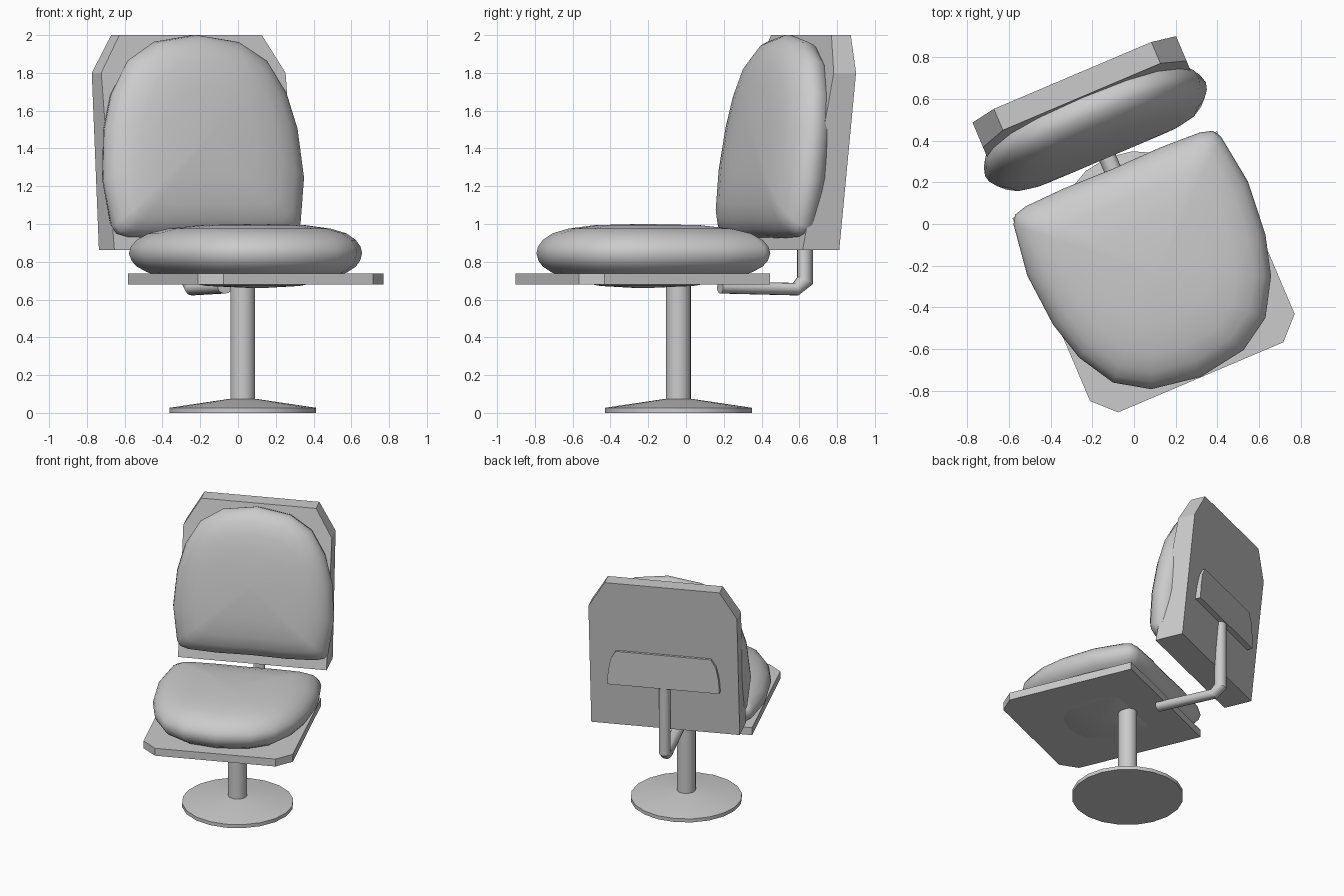
import bpy, bmesh
from math import radians, cos, sin, pi
from mathutils import Matrix, Vector

if "Cube" in bpy.data.objects:
    bpy.data.objects.remove(bpy.data.objects["Cube"])

# The whole chair is swivelled on its base
PLACE = Matrix.Translation((0.025, -0.04, 0)) @ Matrix.Rotation(radians(23), 4, 'Z')


def loft(name, rings, smooth=None):
    """Bridge rings of equal point count and cap both ends."""
    bm = bmesh.new()
    loops = [[bm.verts.new(p) for p in r] for r in rings]
    n = len(loops[0])
    for a, b in zip(loops, loops[1:]):
        for i in range(n):
            j = (i + 1) % n
            bm.faces.new((a[i], a[j], b[j], b[i]))
    bm.faces.new(loops[0])
    bm.faces.new(loops[-1])
    bmesh.ops.recalc_face_normals(bm, faces=bm.faces)
    me = bpy.data.meshes.new(name)
    bm.to_mesh(me)
    bm.free()
    ob = bpy.data.objects.new(name, me)
    bpy.context.collection.objects.link(ob)
    ob.matrix_world = PLACE
    if smooth:
        bpy.ops.object.select_all(action='DESELECT')
        ob.select_set(True)
        bpy.context.view_layer.objects.active = ob
        bpy.ops.object.shade_smooth_by_angle(angle=radians(smooth))
    return ob


def lathe(name, profile, sides=20):
    return loft(name, [[(r * cos(2 * pi * i / sides), r * sin(2 * pi * i / sides), z)
                        for i in range(sides)] for r, z in profile], 30)


def mirrored(half):
    """Close a right-hand half outline with its mirror image."""
    return half + [(-x, y) for x, y in reversed(half) if x > 0]


# Pedestal
lathe("base_disc", [(0.39, 0), (0.39, 0.027), (0.08, 0.073)])
lathe("post", [(0.066, 0.05), (0.066, 0.69)])

# Seat board with clipped front corners
board = mirrored([(0.533, 0.30), (0.533, -0.652), (0.43, -0.755)])
loft("seat_board", [[(x, y, z) for x, y in board] for z in (0.68, 0.737)])

# Cushions: one outline, scaled through a pillow-shaped profile
outline = mirrored([(0, 0.33), (0.25, 0.335), (0.455, 0.327), (0.515, 0.31), (0.54, 0.27),
                    (0.575, 0.02), (0.553, -0.246), (0.50, -0.44), (0.397, -0.614),
                    (0.24, -0.715), (0, -0.753)])
pillow = [(0.02, 0.15), (0.45, 0.144), (0.7, 0.125), (0.85, 0.10), (0.94, 0.065), (0.985, 0.03),
          (1, -0.005), (0.98, -0.045), (0.94, -0.075), (0.86, -0.105), (0.7, -0.142),
          (0.4, -0.178), (0.02, -0.19)]
MID = -0.21


def cushion(name, centre, along, out):
    rings = [[Vector(centre) + Vector((x * s, 0, 0)) + Vector(along) * (y - MID) * s
              + Vector(out) * h for x, y in outline] for s, h in pillow]
    loft(name, rings, 60)


cushion("seat_cushion", (0, MID, 0.85), (0, 1, 0), (0, 0, 1))
t = radians(8)
cushion("back_cushion", (0, 0.565, 1.465), (0, -sin(t), -cos(t)), (0, -cos(t), sin(t)))

# Back board, thicker at the bottom, with clipped top corners
back = mirrored([(0.53, 0.863), (0.53, 1.80), (0.41, 2.0)])
loft("back_board", [[(x, v0 + (z - 0.863) * k, z) for x, z in back]
                    for v0, k in ((0.49, 0.19), (0.70, 0.103))])

# Mounting pad on the rear of the back board
pad = mirrored([(0.40, 1.20), (0.395, 1.30), (0.375, 1.40), (0.34, 1.46)])
loft("back_mount", [[(x, v0 + (z - 1.2) * k, z) for x, z in pad]
                    for v0, k in ((0.70, 0.103), (0.775, 0.02))])

# Bent support arm from the seat to the back
path = [Vector(p) for p in ((0, 0.24, 0.665), (0, 0.675, 0.655), (0, 0.728, 0.70), (0, 0.728, 1.25))]
rings = []
for i, p in enumerate(path):
    a = (p - path[i - 1]).normalized() if i else (path[1] - p).normalized()
    b = (path[i + 1] - p).normalized() if i < len(path) - 1 else a
    d = (a + b).normalized()
    side = Vector((1, 0, 0))
    up = side.cross(d) / max(0.5, d.dot(a))
    r = 0.033 if i < 2 else 0.042
    rings.append([p + side * 0.042 * cos(2 * pi * k / 16) + up * r * sin(2 * pi * k / 16)
                  for k in range(16)])
loft("support_arm", rings, 30)
